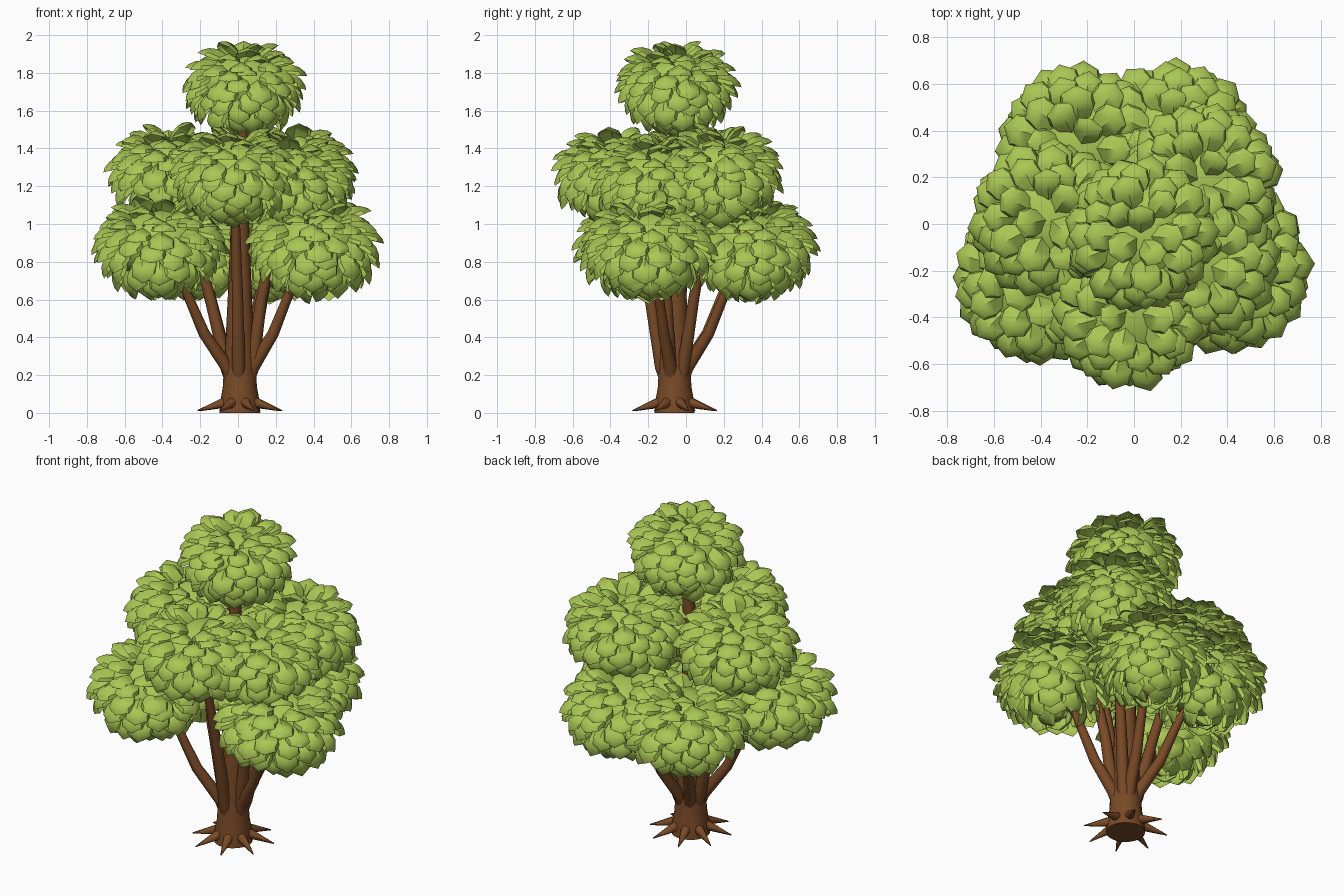
import bpy, bmesh, math, random
from mathutils import Vector, Matrix

random.seed(4)
if "Cube" in bpy.data.objects:
    bpy.data.objects.remove(bpy.data.objects["Cube"])


def make_material(name, color):
    mat = bpy.data.materials.new(name)
    mat.use_nodes = True
    mat.diffuse_color = color
    bsdf = mat.node_tree.nodes["Principled BSDF"]
    bsdf.inputs["Base Color"].default_value = color
    bsdf.inputs["Roughness"].default_value = 0.8
    return mat


LEAF = make_material("leaf_green", (0.40, 0.57, 0.09, 1))
BARK = make_material("bark_brown", (0.19, 0.068, 0.02, 1))


def finish(name, bm, mat, angle):
    mesh = bpy.data.meshes.new(name)
    bm.to_mesh(mesh)
    bm.free()
    mesh.materials.append(mat)
    obj = bpy.data.objects.new(name, mesh)
    bpy.context.collection.objects.link(obj)
    bpy.ops.object.select_all(action="DESELECT")
    obj.select_set(True)
    bpy.context.view_layer.objects.active = obj
    bpy.ops.object.shade_smooth_by_angle(angle=math.radians(angle))


def tube(name, path, sides):
    """Tapered tube through (point, radius) pairs."""
    bm = bmesh.new()
    rings = []
    points = [Vector(p) for p, r in path]
    for i, (p, r) in enumerate(path):
        along = points[min(i + 1, len(points) - 1)] - points[max(i - 1, 0)]
        rot = Vector((0, 0, 1)).rotation_difference(along.normalized())
        rings.append([bm.verts.new(points[i] + rot @ Vector(
            (r * math.cos(a), r * math.sin(a), 0)))
            for a in (2 * math.pi * k / sides for k in range(sides))])
    for low, high in zip(rings, rings[1:]):
        for k in range(sides):
            j = (k + 1) % sides
            bm.faces.new((low[k], low[j], high[j], high[k]))
    bm.faces.new(rings[0][::-1])
    bm.faces.new(rings[-1])
    finish(name, bm, BARK, 50)


def add_leaf(bm, matrix, length, width):
    """Pointed cup with a sloping skirt: x runs to the tip, z is up."""
    outline = [(0, 0.28), (0.4, 0.47), (0.72, 0.42), (0.95, 0),
               (0.72, -0.42), (0.4, -0.47), (0, -0.28)]

    def ring(grow, z):
        return [bm.verts.new(matrix @ Vector(
            (x * grow * length, y * grow * width, z * width)))
            for x, y in outline]

    r, s = ring(1, 0), ring(1.1, -0.16)
    base, crown, ridge = [bm.verts.new(matrix @ Vector(
        (x * length, 0, z * width)))
        for x, z in ((0, 0.18), (0.45, 0.26), (0.72, 0.18))]
    faces = [(base, r[0], r[1], crown), (crown, r[1], r[2], ridge),
             (ridge, r[2], r[3]), (ridge, r[3], r[4]),
             (crown, ridge, r[4], r[5]), (base, crown, r[5], r[6])]
    faces += [(r[i + 1], r[i], s[i], s[i + 1]) for i in range(len(r) - 1)]
    for face in faces:
        bm.faces.new(face[::-1])


def foliage(name, center, scale, count=94):
    """Flattened core covered in leaves that lean down from the surface."""
    bm = bmesh.new()
    center = Vector(center)
    size = Vector((0.26, 0.26, 0.19)) * scale
    bmesh.ops.create_icosphere(
        bm, subdivisions=3, radius=1,
        matrix=Matrix.Translation(center) @ Matrix.Diagonal((*size, 1)))
    spin = random.uniform(0, math.tau)
    tilt = math.radians(34)
    for i in range(count):
        z = 1 - 2 * (i + 0.5) / count
        a = spin + i * 2.39996 + random.uniform(-0.15, 0.15)
        z = max(-0.99, min(0.985, z + random.uniform(-0.04, 0.04)))
        flat = math.sqrt(1 - z * z)
        n = Vector((flat * math.cos(a), flat * math.sin(a), z))
        down = Vector((z * math.cos(a), z * math.sin(a), -flat))
        lean = tilt + random.uniform(-0.15, 0.15)
        tip = n * math.cos(lean) + down * math.sin(lean)
        up = n * math.sin(lean) - down * math.cos(lean)
        side = up.cross(tip)
        foot = center + Vector(n[k] * size[k] for k in range(3)) - tip * 0.03
        matrix = Matrix((tip, side, up)).transposed().to_4x4()
        matrix.translation = foot
        grow = scale * random.uniform(0.9, 1.1)
        add_leaf(bm, matrix, 0.15 * grow, 0.135 * grow)
    finish(name, bm, LEAF, 40)


# Foliage clusters: centre and scale
clusters = {
    "lower_right": ((-0.42, -0.24, 0.89), 1.0),
    "lower_left": ((0.41, -0.19, 0.89), 1.0),
    "lower_back_left": ((0.17, 0.35, 0.88), 0.98),
    "lower_back_right": ((-0.23, 0.33, 0.88), 0.98),
    "middle_right": ((-0.36, 0.02, 1.28), 0.95),
    "middle_front": ((-0.02, -0.37, 1.27), 0.96),
    "middle_front_left": ((0.28, -0.16, 1.23), 0.95),
    "middle_left": ((0.29, 0.18, 1.27), 0.96),
    "top": ((0.03, -0.05, 1.73), 0.92),
}
for label, (center, scale) in clusters.items():
    foliage("foliage_" + label, center, scale)

# Trunk with a flared foot
cx, cy = 0.01, -0.06
tube("trunk", [((cx, cy, 0), 0.108), ((cx, cy, 0.06), 0.104),
               ((cx, cy, 0.14), 0.09), ((cx, cy, 0.25), 0.085),
               ((cx, cy, 0.4), 0.075), ((cx, cy, 0.7), 0.06),
               ((cx, cy, 1.1), 0.045), ((0.03, -0.05, 1.7), 0.025)], 18)

# Branches bend outward from the trunk to each cluster
for label, (center, scale) in clusters.items():
    if label == "top":
        continue
    dx, dy = center[0] - cx, center[1] - cy
    low = label.startswith("lower")
    f, bend = (0.44, 0.42) if low else (0.42, 0.6)
    d = Vector((dx, dy)).normalized() * 0.05
    tube("branch_" + label,
         [((cx + d.x, cy + d.y, 0.17), 0.03),
          ((cx + d.x * 1.4, cy + d.y * 1.4, 0.24), 0.036),
          ((cx + dx * f, cy + dy * f, bend), 0.03),
          ((cx + dx * 0.68, cy + dy * 0.68, 0.66 if low else 0.95), 0.024),
          (center, 0.015)], 10)

# Pointed roots around the foot
for i in range(8):
    a = math.tau * (i + 0.4) / 8
    c, s = math.cos(a), math.sin(a)
    tube(f"root_{i + 1}", [((cx + 0.07 * c, cy + 0.07 * s, 0.06), 0.032),
                           ((cx + 0.235 * c, cy + 0.235 * s, 0.012), 0.003)], 8)
